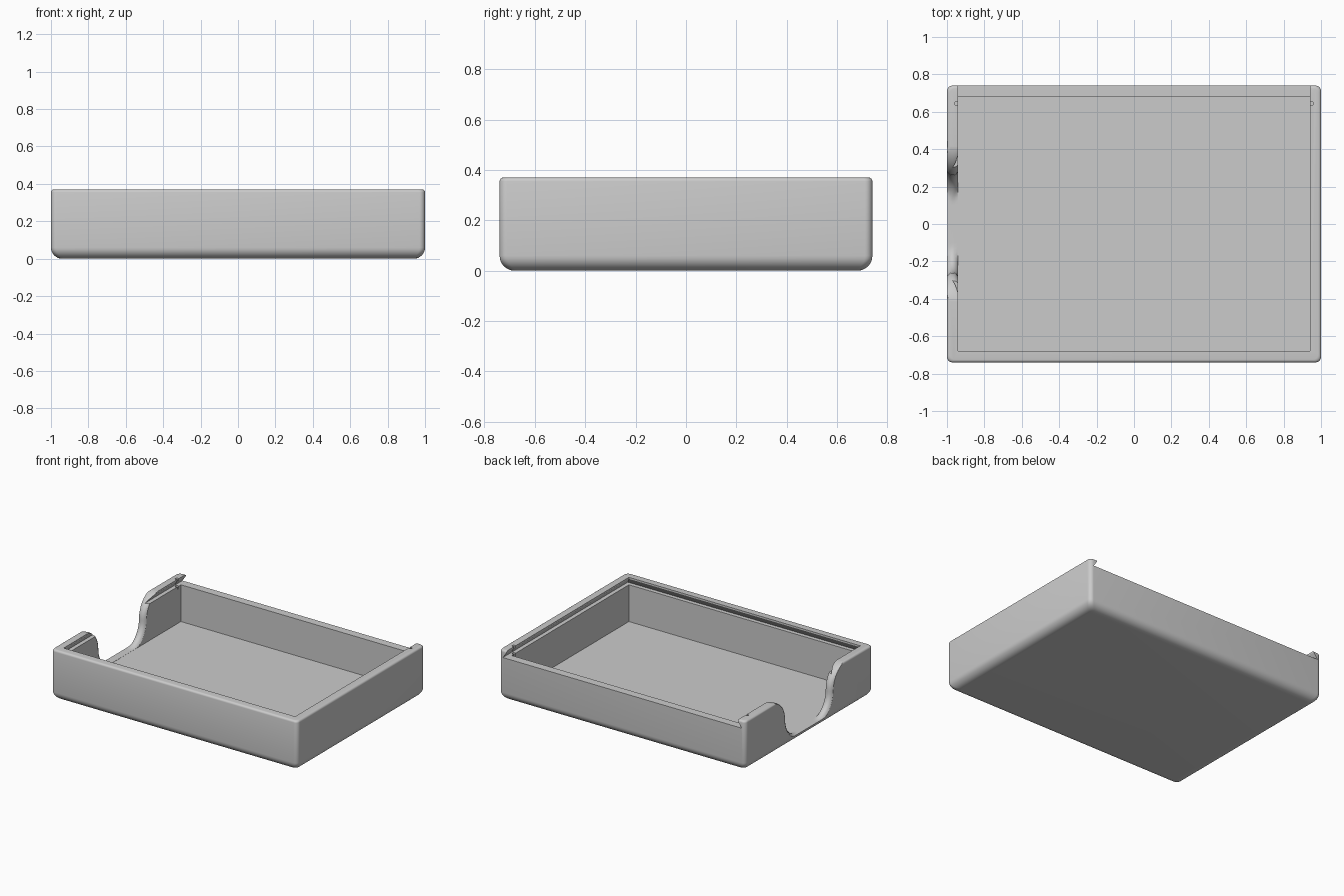
import bpy, bmesh
from math import sin, cos, pi, radians

if "Cube" in bpy.data.objects:
    bpy.data.objects.remove(bpy.data.objects["Cube"])

W, D, H = 1.0, 0.74, 0.37      # half width, half depth, height
WALL, FLOOR, LEDGE = 0.06, 0.045, 0.315

grey = bpy.data.materials.new("plain_grey")
grey.use_nodes = True
grey.diffuse_color = (0.6, 0.6, 0.6, 1)
grey.node_tree.nodes["Principled BSDF"].inputs["Base Color"].default_value = (0.6, 0.6, 0.6, 1)


def loft(name, rings):
    """Skin a stack of closed rings and cap both ends."""
    bm = bmesh.new()
    loops = [[bm.verts.new(p) for p in ring] for ring in rings]
    for a, b in zip(loops, loops[1:]):
        for i in range(len(a)):
            j = (i + 1) % len(a)
            bm.faces.new((a[i], a[j], b[j], b[i]))
    bm.faces.new(loops[0])
    bm.faces.new(loops[-1])
    bmesh.ops.recalc_face_normals(bm, faces=bm.faces)
    mesh = bpy.data.meshes.new(name)
    bm.to_mesh(mesh)
    bm.free()
    mesh.materials.append(grey)
    obj = bpy.data.objects.new(name, mesh)
    bpy.context.collection.objects.link(obj)
    return obj


def rect(x, y0, y1, z):
    return [(-x, y0, z), (x, y0, z), (x, y1, z), (-x, y1, z)]


def rounded_rect(inset, z, r=0.03, steps=6):
    x, y = W - inset - r, D - inset - r
    pts = []
    for k, (sx, sy) in enumerate([(1, 1), (-1, 1), (-1, -1), (1, -1)]):
        for i in range(steps + 1):
            a = (k + i / steps) * pi / 2
            pts.append((sx * x + r * cos(a), sy * y + r * sin(a), z))
    return pts


# Outer shell: large rounding underneath, small one at the rim
BOTTOM, TOP = 0.06, 0.015
rings = []
for i in range(9):
    a = i / 8 * pi / 2
    rings.append(rounded_rect(BOTTOM * (1 - sin(a)), BOTTOM * (1 - cos(a))))
for i in range(5):
    a = i / 4 * pi / 2
    rings.append(rounded_rect(TOP * (1 - cos(a)), H - TOP + TOP * sin(a)))
tray = loft("open_tray", rings)

# Inner cavity
cavity = loft("cavity_cutter", [rect(W - WALL, -D + WALL, D - WALL, z) for z in (FLOOR, 0.6)])

# Undercut channel for a sliding lid, open at the back
channel = loft("lid_channel_cutter", [
    rect(W - 0.03, -D + 0.03, 1, LEDGE),
    rect(W - WALL, -D + WALL, 1, H - 0.012),
    rect(W - WALL, -D + WALL, 1, 0.7)])


# Finger notch in the side wall: S-shaped flanks with eased edges
def notch_section(x, grow):
    mid, half = 0.205, []
    for i in range(13):
        a = i / 12 * pi / 2
        z = mid - (mid - FLOOR + grow) * cos(a)
        half.append((0.1 + (0.16 + grow) * sin(a), max(z, FLOOR + 0.001)))
    for i in range(1, 13):
        a = i / 12 * pi / 2
        half.append((0.43 - (0.17 - grow) * cos(a), mid + (H + 0.001 - mid) * sin(a)))
    half.append((0.43, 0.8))
    return [(x, y, z) for y, z in half] + [(x, -y, z) for y, z in reversed(half)]


ease = [(-1.1, 0.02), (-1.0, 0.02), (-0.993, 0.009), (-0.98, 0.001), (-0.97, 0),
        (-0.96, 0.001), (-0.947, 0.009), (-0.94, 0.02), (-0.9, 0.02)]
notch = loft("finger_notch_cutter", [notch_section(x, g) for x, g in ease])


# Small round catches near the open end of the channel
def catch(name, x):
    return loft(name, [[(x + 0.011 * cos(i * pi / 8), 0.645 + 0.011 * sin(i * pi / 8), z)
                        for i in range(16)] for z in (LEDGE - 0.02, 0.5)])


cutters = [cavity, channel, notch,
           catch("left_catch_cutter", 0.949), catch("right_catch_cutter", -0.949)]

# Carve the tray
bpy.ops.object.select_all(action='DESELECT')
bpy.context.view_layer.objects.active = tray
tray.select_set(True)
for cutter in cutters:
    cutter.hide_render = True
    mod = tray.modifiers.new(cutter.name, 'BOOLEAN')
    mod.operation = 'DIFFERENCE'
    mod.solver = 'EXACT'
    mod.object = cutter
    bpy.ops.object.modifier_apply(modifier=mod.name)
for cutter in cutters:
    bpy.data.objects.remove(cutter)

bpy.ops.object.shade_smooth_by_angle(angle=radians(32))
